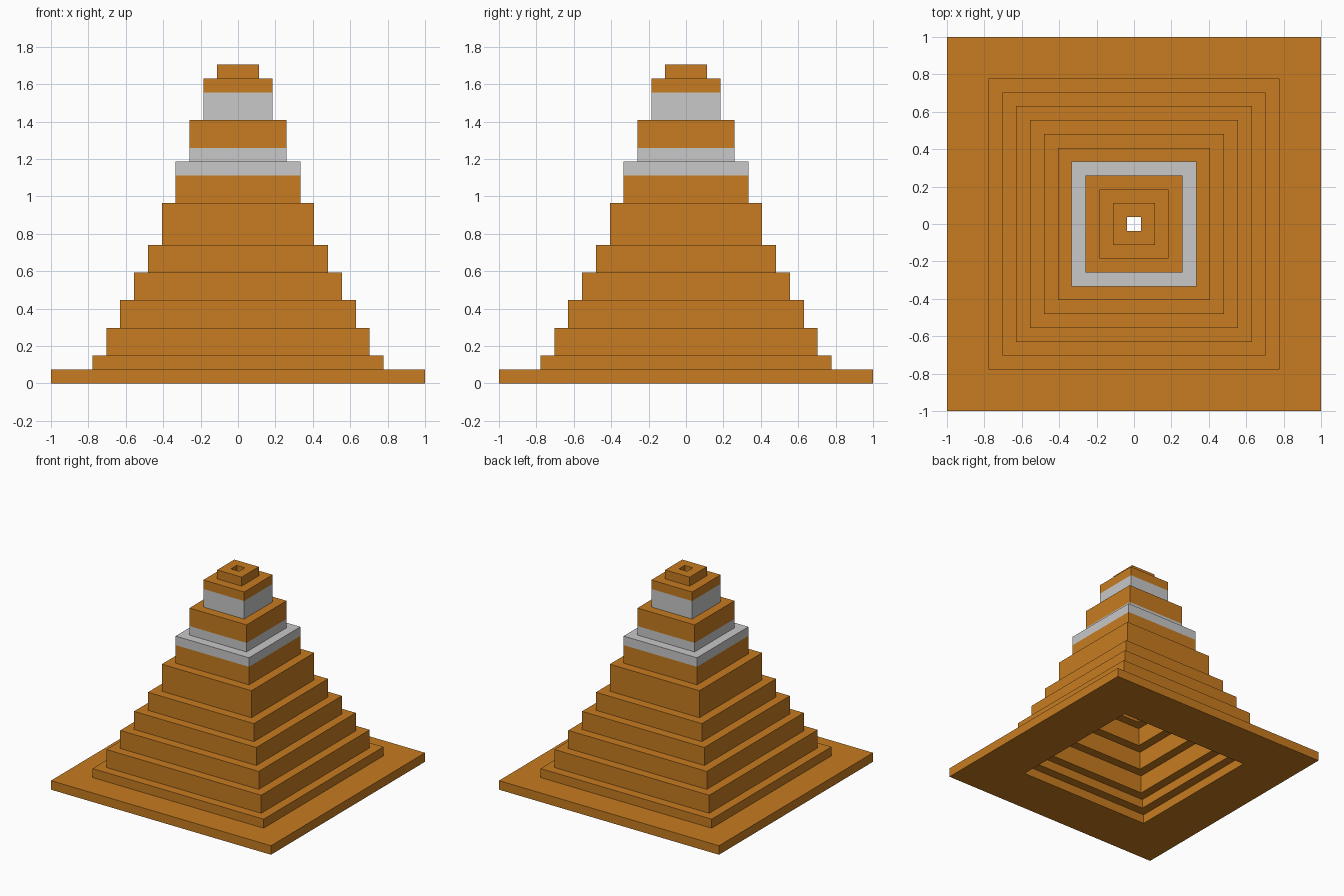
import bpy, bmesh

if "Cube" in bpy.data.objects:
    bpy.data.objects.remove(bpy.data.objects["Cube"])

U = 2 / 27  # one block step

# Tiers from the ground up: outer half width, inner half width, top height (in steps)
TIERS = [(13.5, 8, 1), (10.5, 7, 2), (9.5, 6, 4), (8.5, 5, 6), (7.5, 4, 8),
         (6.5, 3, 10), (5.5, 2, 13), (4.5, 1, 16), (3.5, 0.5, 19),
         (2.5, 0.5, 22), (1.5, 0.5, 23)]
BANDS = [(15, 17), (19, 21)]               # pale stripes, by height
CUTS = sorted(z for band in BANDS for z in band)


def material(name, rgb):
    m = bpy.data.materials.new(name)
    m.diffuse_color = (*rgb, 1)
    m.use_nodes = True
    m.node_tree.nodes["Principled BSDF"].inputs["Base Color"].default_value = m.diffuse_color
    return m


# Stepped outside profile going up, with extra rows where the colour changes
outer, inner, z0 = [], [], 0
for out, inn, z1 in TIERS:
    rows = [z0] + [c for c in CUTS if z0 < c < z1] + [z1]
    outer += [(out, z) for z in rows]
    for z in (z0, z1):
        # drop the shared middle point where the bore keeps its width
        if len(inner) > 1 and inner[-1][0] == inn and inner[-2][0] == inn:
            inner.pop()
        if not inner or inner[-1] != (inn, z):
            inner.append((inn, z))
    z0 = z1
profile = outer + inner[::-1]

# Sweep the closed profile round four corners to make the hollow shell
bm = bmesh.new()
rings = [[bm.verts.new((sx * r * U, sy * r * U, z * U))
          for sx, sy in ((-1, -1), (1, -1), (1, 1), (-1, 1))] for r, z in profile]
for i, low in enumerate(rings):
    high = rings[(i + 1) % len(rings)]
    for k in range(4):
        n = (k + 1) % 4
        f = bm.faces.new((low[k], low[n], high[n], high[k]))
        z = f.calc_center_median().z / U
        outside = i < len(outer) - 1
        f.material_index = int(outside and any(a + 0.01 < z < b - 0.01 for a, b in BANDS))
bmesh.ops.recalc_face_normals(bm, faces=bm.faces)

mesh = bpy.data.meshes.new("stepped_cone")
bm.to_mesh(mesh)
bm.free()
mesh.materials.append(material("orange", (0.57, 0.2, 0.015)))
mesh.materials.append(material("pale grey", (0.58, 0.58, 0.58)))
bpy.context.collection.objects.link(bpy.data.objects.new("stepped_cone", mesh))
